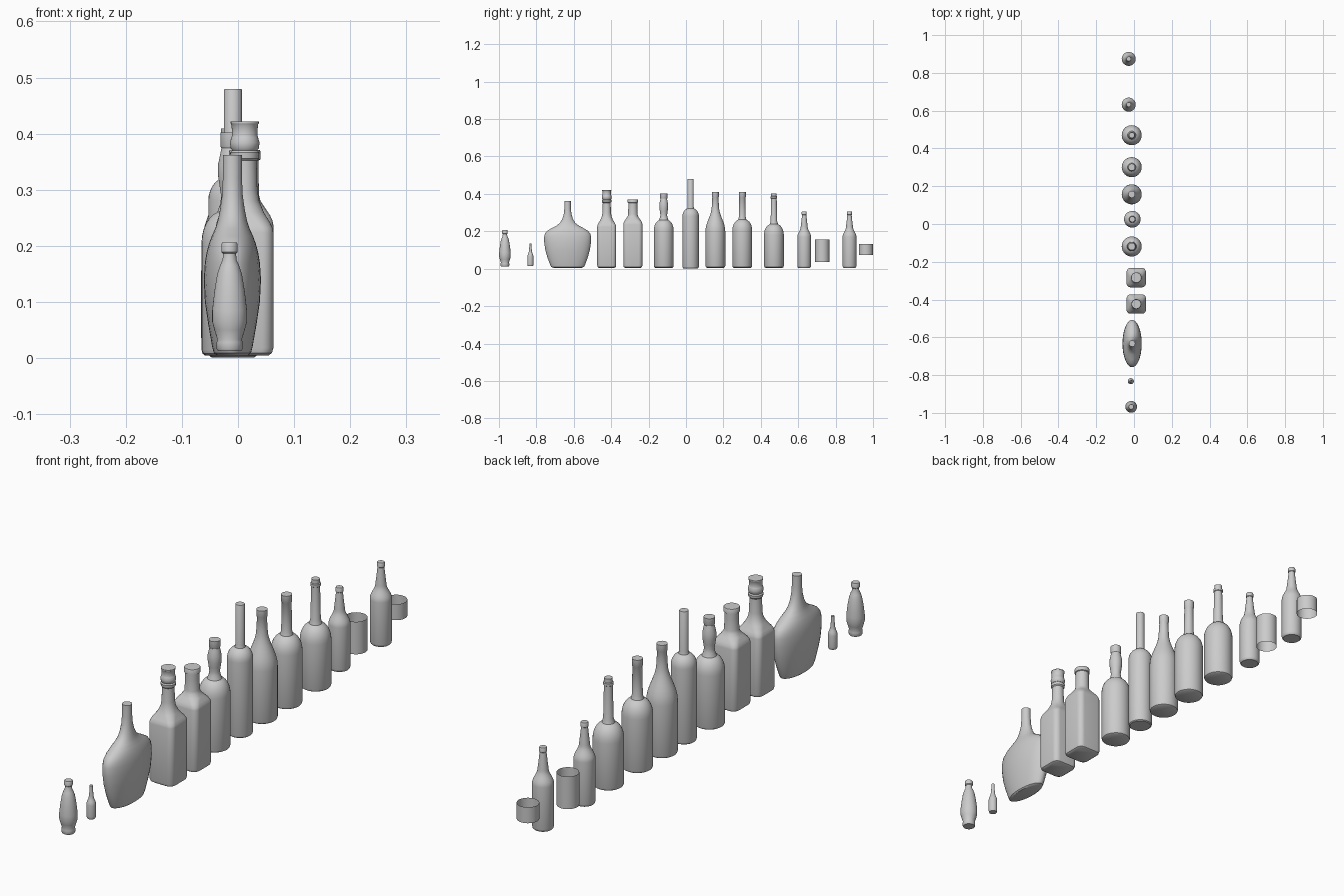
import bpy, bmesh, math

SEG = 32


def ring_points(half_x, half_y, corner):
    """Rounded square outline; corner = 1 gives a circle or ellipse."""
    pts = []
    for i in range(SEG):
        q = i // (SEG // 4)
        t = (i % (SEG // 4)) / (SEG // 4 - (1 if corner < 1 else 0))
        a = (q + t) * math.pi / 2
        sx = 1 if q in (0, 3) else -1
        sy = 1 if q in (0, 1) else -1
        pts.append((half_x * (sx * (1 - corner) + corner * math.cos(a)),
                    half_y * (sy * (1 - corner) + corner * math.sin(a))))
    return pts


def loft(name, x, y, rows, closed=True):
    """rows: (z, half_y[, half_x[, corner]])"""
    bm = bmesh.new()
    rings = []
    for row in rows:
        z, ry = row[:2]
        rx = row[2] if len(row) > 2 else ry
        c = row[3] if len(row) > 3 else 1
        rings.append([bm.verts.new((px, py, z)) for px, py in ring_points(rx, ry, c)])
    for a, b in zip(rings, rings[1:]):
        for i in range(SEG):
            j = (i + 1) % SEG
            bm.faces.new((a[i], a[j], b[j], b[i]))
    if closed:
        bm.faces.new(rings[0][::-1])
        bm.faces.new(rings[-1])
    mesh = bpy.data.meshes.new(name)
    bm.to_mesh(mesh)
    bm.free()
    ob = bpy.data.objects.new(name, mesh)
    ob.location = (x, y, 0)
    bpy.context.collection.objects.link(ob)
    bpy.ops.object.select_all(action='DESELECT')
    ob.select_set(True)
    bpy.context.view_layer.objects.active = ob
    bpy.ops.object.shade_smooth_by_angle(angle=math.radians(35))
    return ob


def body(r, top, base=0.005):
    """Straight round body with a softened base edge."""
    return [(base, r * 0.86), (base + 0.003, r * 0.95), (base + 0.01, r), (top, r)]


def dome(r, neck, z0, z1, n=6):
    """Round shoulder that curves in from the body to the neck."""
    out = []
    for i in range(1, n + 1):
        a = i / n * math.radians(75)
        k = math.sin(a) / math.sin(math.radians(75))
        d = (1 - math.cos(a)) / (1 - math.cos(math.radians(75)))
        out.append((z0 + (z1 - z0) * k, r + (neck - r) * d))
    return out


def slope(r, neck, z0, z1, n=8):
    """S-shaped shoulder."""
    return [(z0 + (z1 - z0) * i / n,
             neck + (r - neck) * (1 + math.cos(math.pi * i / n)) / 2)
            for i in range(1, n + 1)]


def square(h, top):
    """Square body with rounded corners and a shoulder turning round."""
    return [(0.005, h * .84, h * .84, .5), (0.009, h * .95, h * .95, .42),
            (0.018, h, h, .4), (top - .008, h, h, .4), (top, h * .97, h * .97, .42),
            (top + .01, h * .88, h * .88, .5)]


# Small bottles at the front
loft("small_flared_bottle", -.015, -.968, [
    (.013, .021), (.016, .023), (.028, .023), (.034, .022), (.05, .027), (.065, .031),
    (.085, .031), (.12, .027), (.15, .022), (.165, .017), (.175, .0125), (.186, .0115),
    (.189, .0145), (.203, .0145), (.206, .013)])
loft("miniature_bottle", -.017, -.832,
     body(.016, .065, .014) + slope(.016, .008, .065, .095, 5) + [(.12, .0055), (.134, .0055)])

# Flat oval flask
loft("oval_flask", -.01, -.633, [
    (.005, .076, .028), (.009, .087, .033), (.02, .093, .036), (.06, .108, .043),
    (.10, .119, .049), (.14, .125, .051), (.17, .1255, .049), (.188, .121, .046),
    (.203, .108, .042), (.217, .085, .037), (.23, .060, .031), (.245, .041, .026),
    (.265, .029, .022), (.29, .021, .0185), (.32, .0175, .017), (.362, .017, .017)])

# Square bottles
loft("square_bottle_tall", .012, -.424, square(.051, .232) + [
    (.26, .034, .034, .8), (.28, .026), (.30, .0225), (.352, .021), (.356, .025),
    (.366, .026), (.370, .022), (.374, .025), (.384, .0265), (.394, .0235),
    (.396, .0225), (.416, .0235), (.418, .025), (.422, .025)])
loft("square_bottle_short", .012, -.284, square(.051, .245) + [
    (.268, .036, .036, .8), (.28, .028), (.29, .0255), (.33, .0245), (.352, .0245),
    (.354, .028), (.368, .028), (.371, .0265)])

# Large round bottles
X = -.012
loft("bulb_neck_bottle", X, -.119, body(.053, .205) + dome(.053, .025, .205, .26) + [
    (.275, .0195), (.288, .018), (.305, .0205), (.325, .0235), (.345, .0235),
    (.362, .020), (.374, .0175), (.378, .0195), (.402, .0195)])
loft("tall_slim_bottle", -.009, .025, body(.044, .28, .001) + dome(.044, .018, .28, .322) + [
    (.332, .016), (.478, .016), (.48, .015)])
loft("sloped_bottle", X, .157, body(.053, .20) + slope(.053, .019, .20, .335) + [
    (.38, .0165), (.384, .0185), (.409, .0185)])
loft("round_shoulder_bottle", X, .301, body(.053, .205) + dome(.053, .022, .205, .262) + [
    (.275, .0185), (.38, .0165), (.383, .0185), (.409, .0185)])
loft("ringed_neck_bottle", X, .470, body(.053, .18) + dome(.053, .022, .18, .238) + [
    (.255, .0175), (.375, .015), (.377, .0175), (.386, .0175), (.388, .0145),
    (.402, .0145)])

# Two long-neck bottles and their open label sleeves
for i, y in enumerate((.632, .874)):
    loft(f"long_neck_bottle_{i + 1}", -.028, y,
         body(.037, .17) + slope(.037, .0185, .17, .225) + [
             (.25, .0155), (.287, .0115), (.289, .0135), (.302, .0135), (.305, .012)])
for name, y, z0, z1 in (("tall_label_sleeve", .729, .036, .156),
                        ("short_label_sleeve", .962, .073, .132)):
    loft(name, -.028, y, [(z0, .038), (z1, .038)], closed=False)
